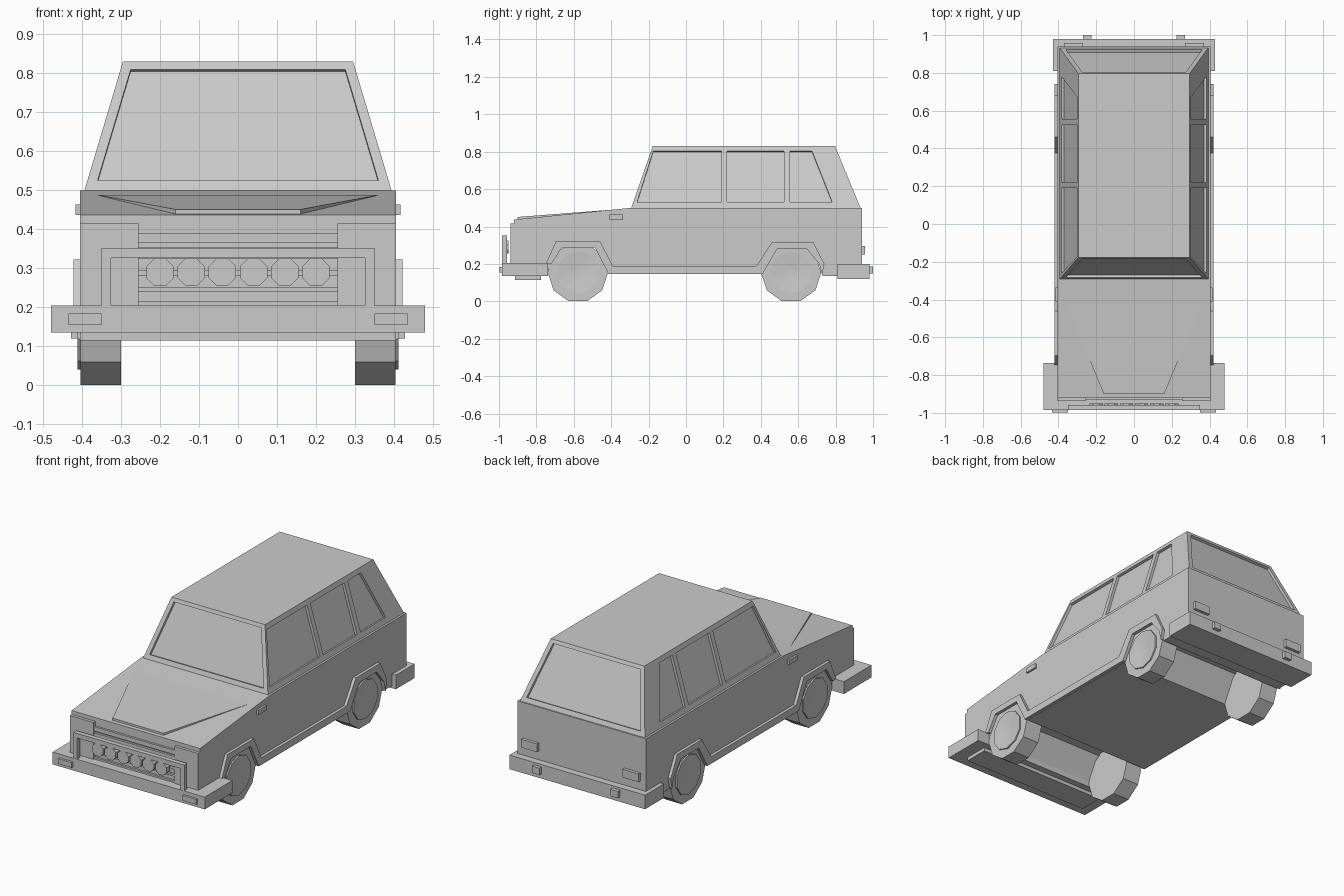
import bpy, bmesh, math
from mathutils import Vector, Matrix

if "Cube" in bpy.data.objects:
    bpy.data.objects.remove(bpy.data.objects["Cube"])


def finish(name, bm):
    bmesh.ops.recalc_face_normals(bm, faces=bm.faces[:])
    me = bpy.data.meshes.new(name)
    bm.to_mesh(me)
    bm.free()
    ob = bpy.data.objects.new(name, me)
    bpy.context.scene.collection.objects.link(ob)
    return ob


def add_prism(bm, pts, vec):
    face = bm.faces.new([bm.verts.new(p) for p in pts])
    out = bmesh.ops.extrude_face_region(bm, geom=[face], use_keep_orig=True)
    verts = [g for g in out["geom"] if isinstance(g, bmesh.types.BMVert)]
    bmesh.ops.translate(bm, verts=verts, vec=vec)


def prism(name, pts, vec):
    bm = bmesh.new()
    add_prism(bm, pts, vec)
    return finish(name, bm)


def box(name, x0, x1, y0, y1, z0, z1):
    return prism(name, [(x0, y0, z0), (x1, y0, z0), (x1, y1, z0), (x0, y1, z0)], (0, 0, z1 - z0))


def mirror(ob):
    ob.modifiers.new("mirror", 'MIRROR').use_axis[0] = True
    return ob


def pair(name, *dims):
    return mirror(box(name, *dims))


# Lower body with wheel arches running right through
profile = [(-.92, .14), (-.75, .14), (-.72, .2), (-.665, .30), (-.485, .30), (-.41, .145),
           (.405, .145), (.485, .30), (.65, .30), (.715, .2), (.73, .135), (.94, .135),
           (.94, .5), (-.294, .5), (-.92, .437)]
prism("body", [(-.405, y, z) for y, z in profile], (.81, 0, 0))

# Raised hood wedge
bm = bmesh.new()
v = [bm.verts.new(p) for p in [(-.36, -.42, .488), (.36, -.42, .488), (.16, -.9, .451), (-.16, -.9, .451),
                               (-.16, -.9, .43), (.16, -.9, .43)]]
for f in [(0, 1, 2, 3), (3, 2, 5, 4), (0, 3, 4), (1, 5, 2), (0, 4, 5, 1)]:
    bm.faces.new([v[i] for i in f])
finish("hood_bulge", bm)

# Tapered cabin
bm = bmesh.new()
low = [(-.395, -.294), (.395, -.294), (.395, .935), (-.395, .935)]
top = [(-.295, -.178), (.295, -.178), (.295, .797), (-.295, .797)]
lo = [bm.verts.new((x, y, .495)) for x, y in low]
hi = [bm.verts.new((x, y, .83)) for x, y in top]
bm.faces.new(lo)
bm.faces.new(hi)
for i in range(4):
    j = (i + 1) % 4
    bm.faces.new([lo[i], lo[j], hi[j], hi[i]])
cabin = finish("cabin", bm)

# Window recesses cut into the sloping cabin walls
bm = bmesh.new()


def window(pts, normal):
    n = Vector(normal).normalized()
    add_prism(bm, [Vector(p) - n * .015 for p in pts], n * .045)


def side_x(z):
    return .395 - (z - .495) * .1 / .335


for s in (-1, 1):
    for y0, y1, y2, y3 in [(-.262, .19, .19, -.175), (.22, .524, .524, .22), (.556, .782, .674, .556)]:
        window([(s * side_x(z), y, z) for y, z in [(y0, .53), (y1, .53), (y2, .803), (y3, .803)]],
               (s * .335, 0, .1))
for base, run in ((-.294, .116), (.935, -.138)):
    window([(x, base + (z - .495) * run / .335, z)
            for x, z in [(-.36, .525), (.36, .525), (.275, .81), (-.275, .81)]],
           (0, -.335 if run > 0 else .335, abs(run)))
cutter = finish("window_cutter", bm)
cutter.hide_render = True
cutter.hide_viewport = True
cut = cabin.modifiers.new("windows", 'BOOLEAN')
cut.operation = 'DIFFERENCE'
cut.solver = 'EXACT'
cut.object = cutter

# Fender flares joined by the sill strip
trim = [(-.75, .2), (-.695, .322), (-.46, .322), (-.39, .187), (.375, .187), (.46, .317),
        (.68, .317), (.74, .2), (.728, .14), (.712, .2), (.647, .279), (.487, .279), (.41, .147),
        (-.415, .147), (-.487, .288), (-.663, .288), (-.72, .2)]
mirror(prism("flare_trim", [(.4, y, z) for y, z in trim], (.022, 0, 0)))

# Wheels with dished hubs
for label, y in (("front", -.578), ("rear", .562)):
    for part, r, x0, x1 in (("wheel", .161, .30, .404), ("hub", .113, .39, .412)):
        bm = bmesh.new()
        mat = Matrix.Translation(((x0 + x1) / 2, y, .154)) @ Matrix.Rotation(math.pi / 2, 4, 'Y')
        bmesh.ops.create_cone(bm, cap_ends=True, segments=10, radius1=r, radius2=r, depth=x1 - x0)
        # flat side of the tyre down, corner of the hub down
        turn = 0 if part == "hub" else math.pi / 10
        bottom = min((vv.co for vv in bm.verts), key=lambda c: abs(c.y) - c.x)
        start = -math.atan2(bottom.y, bottom.x)
        bmesh.ops.transform(bm, matrix=mat @ Matrix.Rotation(start + turn, 4, 'Z'), verts=bm.verts[:])
        if part == "hub":
            cap = max(bm.faces, key=lambda f: f.calc_center_median().x)
            c = bmesh.ops.poke(bm, faces=[cap])["verts"][0]
            c.co.x -= .01
        mirror(finish(label + "_" + part, bm))

# Bumpers and lower plate
box("front_bumper", -.48, .48, -.985, -.737, .135, .205)
box("front_lower_plate", -.405, .405, -.915, -.775, .115, .14)
pair("front_bumper_light", .35, .435, -.998, -.98, .155, .184)
box("rear_bumper", -.428, .428, .81, .98, .12, .2)
pair("rear_bumper_light", .225, .27, .97, 1.0, .148, .187)
pair("tail_light", .27, .37, .93, .957, .25, .297)
pair("side_marker", .4, .416, -.41, -.337, .436, .463)

# Grille: headlight panels and bars
pair("headlight_panel", .255, .405, -.937, -.91, .2, .415)
for z0, z1 in ((.365, .39), (.325, .355), (.28, .295), (.24, .252), (.2, .215)):
    box("grille_bar", -.256, .256, -.932, -.91, z0, z1)

# Guard bar with a row of six lamps
guard = [(-.35, .2), (-.35, .352), (.35, .352), (.35, .2), (.325, .2), (.325, .326), (-.325, .326), (-.325, .2)]
prism("guard_bar", [(x, -.984, z) for x, z in guard], (0, .027, 0))
for i in range(6):
    cx = -.2 + .08 * i
    ring = [(cx + .038 * math.cos(a), -.98, .29 + .038 * math.sin(a))
            for a in (math.tau * (k + .5) / 8 for k in range(8))]
    prism("lamp", ring, (0, .03, 0))
